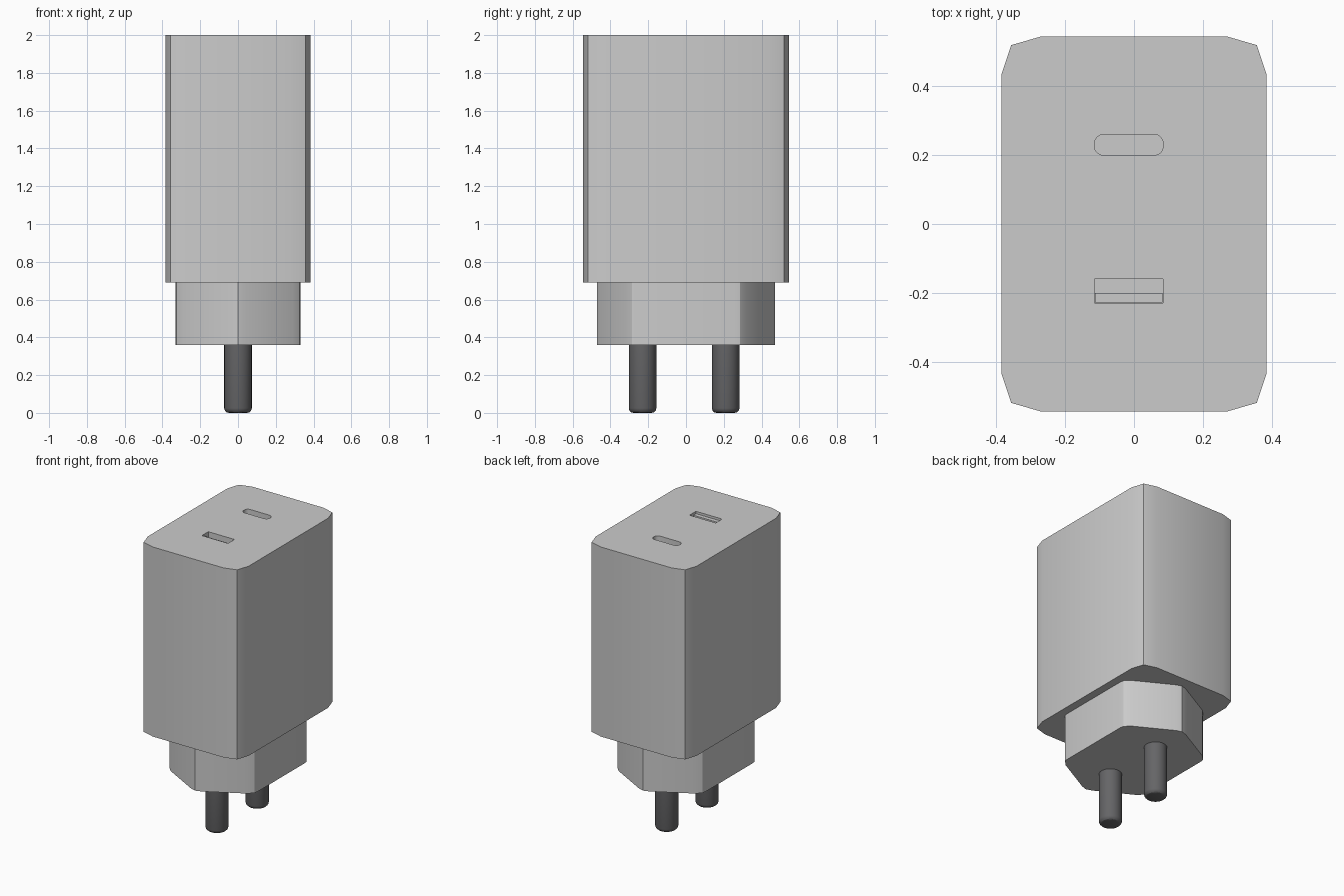
import bpy, bmesh, math

if "Cube" in bpy.data.objects:
    bpy.data.objects.remove(bpy.data.objects["Cube"])


def prism(name, pts, z0, z1):
    """Extrude a closed outline (counter-clockwise) from z0 to z1."""
    bm = bmesh.new()
    low = [bm.verts.new((x, y, z0)) for x, y in pts]
    high = [bm.verts.new((x, y, z1)) for x, y in pts]
    n = len(pts)
    bm.faces.new(low[::-1])
    bm.faces.new(high)
    for i in range(n):
        j = (i + 1) % n
        bm.faces.new((low[i], low[j], high[j], high[i]))
    mesh = bpy.data.meshes.new(name)
    bm.to_mesh(mesh)
    bm.free()
    ob = bpy.data.objects.new(name, mesh)
    bpy.context.collection.objects.link(ob)
    return ob


def mirrored(quarter):
    """Complete an outline from its +x +y quarter, skipping doubled points."""
    half = quarter + [(-x, y) for x, y in reversed(quarter) if x > 0]
    return half + [(-x, -y) for x, y in half]


def rect(x0, x1, y0, y1):
    return [(x0, y0), (x1, y0), (x1, y1), (x0, y1)]


def rounded_rect(cx, cy, hx, hy, r, steps=4):
    pts = []
    for k, (sx, sy) in enumerate([(1, 1), (-1, 1), (-1, -1), (1, -1)]):
        for i in range(steps + 1):
            a = math.pi / 2 * (k + i / steps)
            pts.append((cx + sx * (hx - r) + r * math.cos(a),
                        cy + sy * (hy - r) + r * math.sin(a)))
    return pts


def smooth(ob):
    bpy.ops.object.select_all(action='DESELECT')
    ob.select_set(True)
    bpy.context.view_layer.objects.active = ob
    bpy.ops.object.shade_smooth_by_angle(angle=math.radians(30))


def carve(ob, cutter):
    bpy.ops.object.select_all(action='DESELECT')
    bpy.context.view_layer.objects.active = ob
    mod = ob.modifiers.new("socket_cut", 'BOOLEAN')
    mod.operation = 'DIFFERENCE'
    mod.solver = 'EXACT'
    mod.object = cutter
    bpy.ops.object.modifier_apply(modifier=mod.name)
    bpy.data.objects.remove(cutter)


# Main housing with two sockets sunk into the top
housing = prism("housing", mirrored([(0.385, 0.435), (0.357, 0.52), (0.27, 0.545)]), 0.69, 2.0)
carve(housing, prism("small_socket_cutter", rounded_rect(-0.015, 0.23, 0.10, 0.03, 0.026), 1.9, 2.1))
carve(housing, prism("large_socket_cutter", rect(-0.115, 0.085, -0.23, -0.16), 1.9, 2.1))
smooth(housing)

# Contact tongue along one side of the large socket
prism("socket_tongue", rect(-0.113, 0.083, -0.228, -0.20), 1.89, 1.985)

# Stepped plug base with pointed ends
smooth(prism("plug_base", mirrored([(0.33, 0.26), (0.325, 0.285), (0.29, 0.32),
                                    (0.04, 0.457), (0, 0.47)][:4] + [(0.0, 0.47)]), 0.36, 0.70))

# Two dark contact pins with bevelled tips
dark = bpy.data.materials.new("dark_metal")
dark.diffuse_color = (0.13, 0.13, 0.135, 1)
dark.use_nodes = True
dark.node_tree.nodes["Principled BSDF"].inputs["Base Color"].default_value = dark.diffuse_color
for name, y in (("front_pin", -0.23), ("back_pin", 0.21)):
    bpy.ops.mesh.primitive_cylinder_add(vertices=32, radius=0.073, depth=0.38, location=(0, y, 0.19))
    pin = bpy.context.object
    pin.name = name
    bm = bmesh.new()
    bm.from_mesh(pin.data)
    rim = [e for e in bm.edges if all(v.co.z < 0 for v in e.verts)]
    bmesh.ops.bevel(bm, geom=rim, offset=0.025, segments=3, profile=0.5, affect='EDGES')
    bm.to_mesh(pin.data)
    bm.free()
    pin.data.materials.append(dark)
    smooth(pin)
